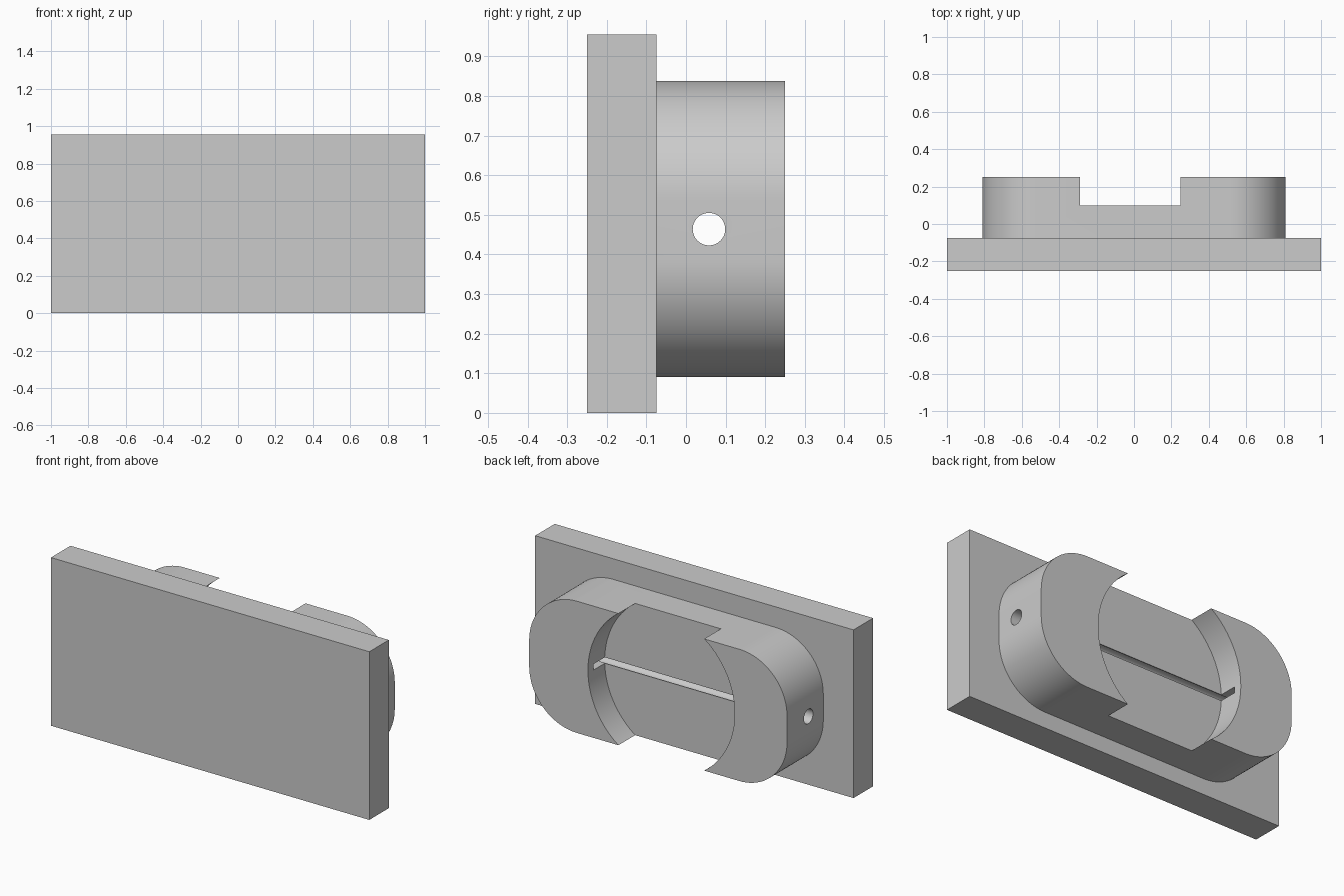
import bpy, bmesh
from math import cos, sin, pi, radians
from mathutils import Matrix, Vector

default = bpy.data.objects.get("Cube")
if default:
    bpy.data.objects.remove(default, do_unlink=True)

MID_Z = 0.464

grey = bpy.data.materials.new("plain grey")
grey.use_nodes = True
grey.diffuse_color = (0.6, 0.6, 0.6, 1)
grey.node_tree.nodes["Principled BSDF"].inputs["Base Color"].default_value = (0.6, 0.6, 0.6, 1)


def finish(name, bm):
    bmesh.ops.recalc_face_normals(bm, faces=bm.faces)
    mesh = bpy.data.meshes.new(name)
    bm.to_mesh(mesh)
    bm.free()
    mesh.materials.append(grey)
    obj = bpy.data.objects.new(name, mesh)
    bpy.context.collection.objects.link(obj)
    return obj


def box(name, low, high):
    low, high = Vector(low), Vector(high)
    bm = bmesh.new()
    bmesh.ops.create_cube(bm, size=1)
    bmesh.ops.scale(bm, vec=high - low, verts=bm.verts)
    bmesh.ops.translate(bm, vec=(low + high) / 2, verts=bm.verts)
    return finish(name, bm)


def cylinder(name, radius, length, centre, axis, sides):
    bm = bmesh.new()
    turn = Matrix.Rotation(pi / 2, 4, axis)
    bmesh.ops.create_cone(bm, cap_ends=True, segments=sides, radius1=radius, radius2=radius,
                          depth=length, matrix=Matrix.Translation(centre) @ turn)
    return finish(name, bm)


def rounded_block(name, half_x, half_z, radius, y0, y1, steps=24):
    bm = bmesh.new()
    verts = []
    for i, (sx, sz) in enumerate([(1, 1), (-1, 1), (-1, -1), (1, -1)]):
        for k in range(steps + 1):
            a = (i + k / steps) * pi / 2
            verts.append(bm.verts.new((sx * (half_x - radius) + radius * cos(a), y0,
                                       MID_Z + sz * (half_z - radius) + radius * sin(a))))
    face = bm.faces.new(verts)
    extruded = bmesh.ops.extrude_face_region(bm, geom=[face])
    moved = [v for v in extruded["geom"] if isinstance(v, bmesh.types.BMVert)]
    bmesh.ops.translate(bm, vec=(0, y1 - y0, 0), verts=moved)
    return finish(name, bm)


def cut(target, cutter):
    mod = target.modifiers.new(cutter.name, "BOOLEAN")
    mod.operation = "DIFFERENCE"
    mod.solver = "EXACT"
    mod.object = cutter
    cutter.hide_render = True
    bpy.context.view_layer.objects.active = target
    bpy.ops.object.modifier_apply(modifier=mod.name)
    bpy.data.objects.remove(cutter, do_unlink=True)


# Flat front plate
box("front_plate", (-1, -0.25, 0), (1, -0.075, 0.955))

# Rounded body behind the plate
body = rounded_block("rounded_body", 0.81, 0.374, 0.3, -0.075, 0.25)

# Round recess that breaks out through the top and bottom
cut(body, cylinder("recess_cutter", 0.461, 0.4, (-0.02, 0.3, MID_Z), "X", 128))

# Narrow slot across the recess, running into its walls
cut(body, box("slot_cutter", (-0.57, -0.04, MID_Z - 0.017), (0.53, 0.2, MID_Z + 0.017)))

# Cross hole from end to end
cut(body, cylinder("hole_cutter", 0.041, 2, (0, 0.058, MID_Z), "Y", 48))

# Smooth curves with crisp edges
bpy.ops.object.select_all(action="DESELECT")
body.select_set(True)
bpy.context.view_layer.objects.active = body
bpy.ops.object.shade_smooth_by_angle(angle=radians(30))
